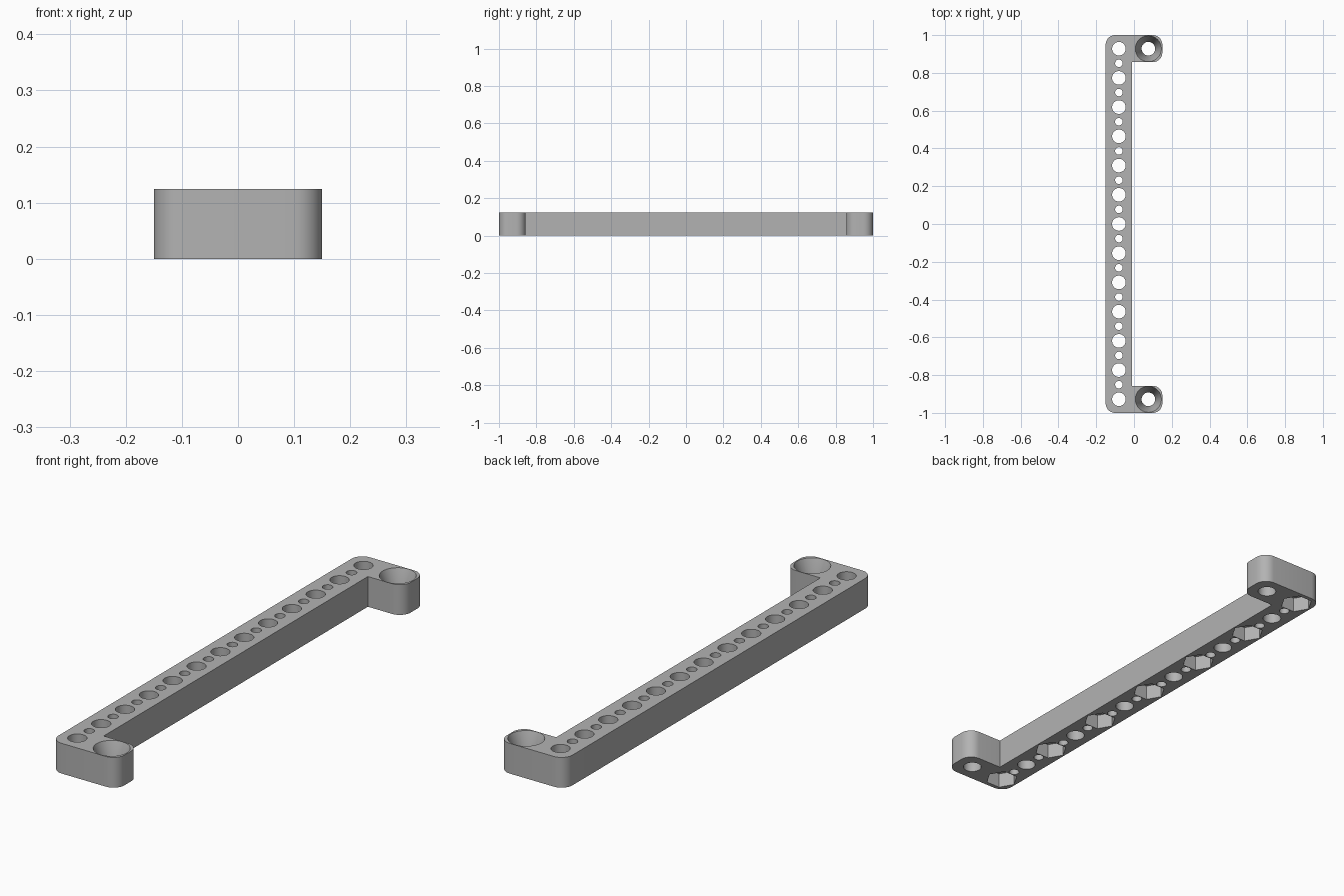
import bpy, bmesh
from math import sin, cos, pi, radians
from mathutils import Matrix

cube = bpy.data.objects.get("Cube")
if cube:
    bpy.data.objects.remove(cube, do_unlink=True)

HEIGHT = 0.124
BAR_X, TAB_X, END_Y = -0.08, 0.076, 0.928
HOLES = 13
PITCH = 2 * END_Y / (HOLES - 1)

grey = bpy.data.materials.new("grey plastic")
grey.use_nodes = True
colour = (0.45, 0.45, 0.45, 1)
grey.diffuse_color = colour
grey.node_tree.nodes["Principled BSDF"].inputs["Base Color"].default_value = colour


def make_object(name, bm):
    bmesh.ops.recalc_face_normals(bm, faces=bm.faces)
    mesh = bpy.data.meshes.new(name)
    bm.to_mesh(mesh)
    bm.free()
    mesh.materials.append(grey)
    obj = bpy.data.objects.new(name, mesh)
    bpy.context.collection.objects.link(obj)
    return obj


def rounded(x, y, sx, sy, r=0.05, steps=8):
    """Quarter-round corner whose outside points along (sx, sy)."""
    arc = [(x - sx * r + sx * r * cos(a), y - sy * r + sy * r * sin(a))
           for a in (i * pi / 2 / steps for i in range(steps + 1))]
    return arc if sx * sy > 0 else arc[::-1]


# Bracket: a long bar with a tab at each end
half = (rounded(0.15, 0.857, 1, -1) + rounded(0.15, 1, 1, 1)
        + rounded(-0.15, 1, -1, 1))
upper = [(-0.01, 0.857)] + half
lower = [(x, -y) for x, y in reversed(upper)]
bm = bmesh.new()
base = bm.faces.new([bm.verts.new((x, y, 0)) for x, y in upper + lower])
top = bmesh.ops.extrude_face_region(bm, geom=[base])["geom"]
bmesh.ops.translate(bm, vec=(0, 0, HEIGHT),
                    verts=[v for v in top if isinstance(v, bmesh.types.BMVert)])
bracket = make_object("mounting_bracket", bm)


def cut(name, centres, r_low, r_high, z_low, z_high, sides=40):
    """Cut a row of round, tapered or six-sided holes into the bracket."""
    bm = bmesh.new()
    for x, y in centres:
        bmesh.ops.create_cone(
            bm, cap_ends=True, segments=sides, radius1=r_low, radius2=r_high,
            depth=z_high - z_low,
            matrix=Matrix.Translation((x, y, (z_low + z_high) / 2))
            @ Matrix.Rotation(pi / 2, 4, "Z"))
    cutter = make_object(name, bm)
    cutter.hide_render = True
    mod = bracket.modifiers.new(name, "BOOLEAN")
    mod.operation, mod.solver, mod.object = "DIFFERENCE", "EXACT", cutter
    bpy.context.view_layer.objects.active = bracket
    bpy.ops.object.modifier_apply(modifier=name)
    bpy.data.objects.remove(cutter, do_unlink=True)


row = [(BAR_X, -END_Y + i * PITCH) for i in range(HOLES)]
between = [(BAR_X, y + PITCH / 2) for _, y in row[:-1]]
tabs = [(TAB_X, END_Y), (TAB_X, -END_Y)]

# Screw holes, pilot holes, nut pockets underneath, countersinks on the tabs
cut("screw_holes", row + tabs, 0.036, 0.036, -0.1, 0.3)
cut("pilot_holes", between, 0.02, 0.02, -0.1, 0.3, 24)
cut("nut_pockets", row[::2], 0.064, 0.064, -0.05, 0.062, 6)
slope = (0.069 - 0.036) / (HEIGHT - 0.03)
cut("countersinks", tabs, 0.036, 0.069 + slope * 0.02, 0.03, HEIGHT + 0.02)

bpy.ops.object.select_all(action="DESELECT")
bracket.select_set(True)
bpy.context.view_layer.objects.active = bracket
bpy.ops.object.shade_smooth_by_angle(angle=radians(25))
